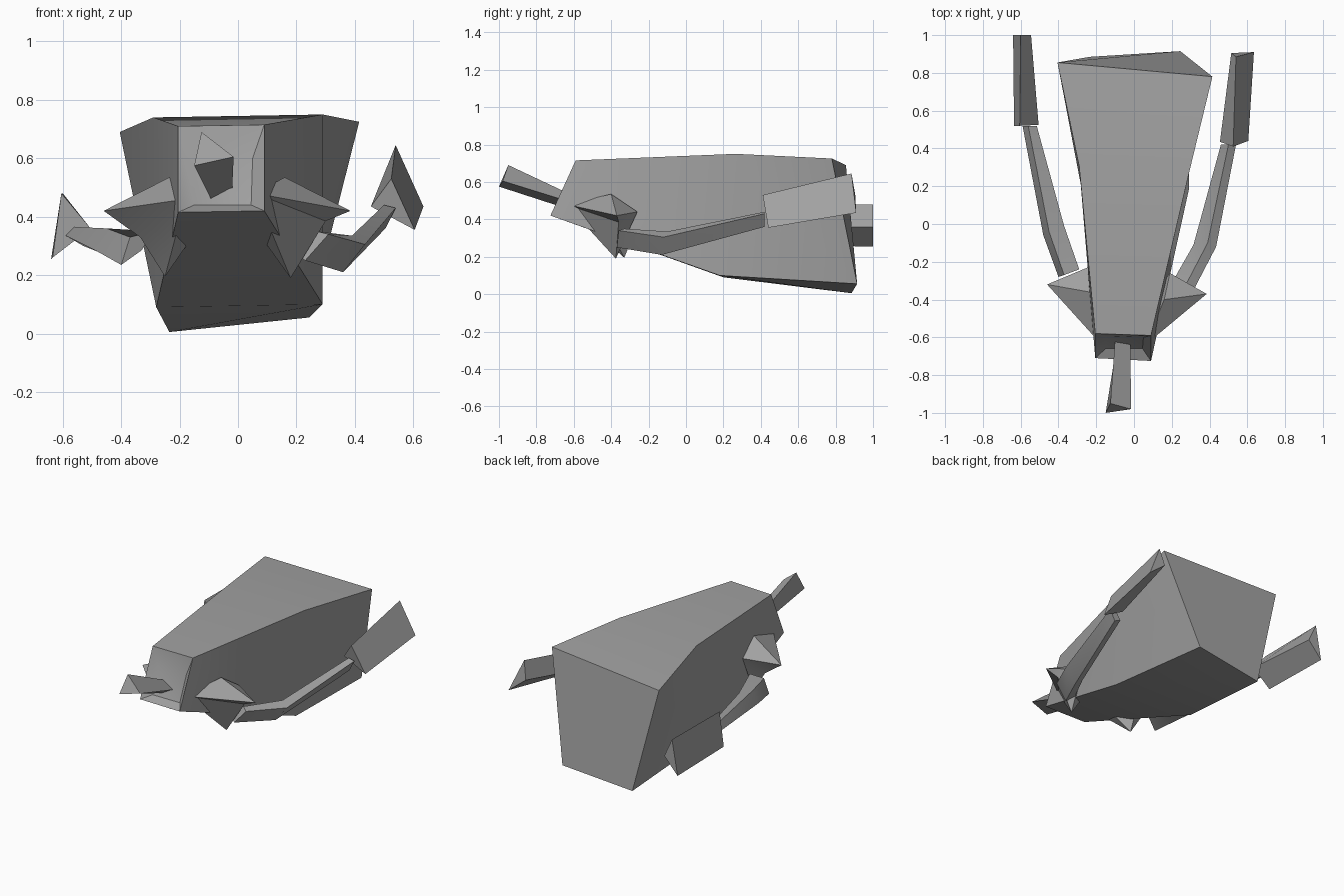
import bpy
import bmesh
import math

if "Cube" in bpy.data.objects:
    bpy.data.objects.remove(bpy.data.objects["Cube"])

grey = bpy.data.materials.new("stone_grey")
grey.diffuse_color = (0.36, 0.36, 0.36, 1)
grey.use_nodes = True
grey.node_tree.nodes["Principled BSDF"].inputs["Base Color"].default_value = grey.diffuse_color


def make(name, verts, faces, angle=30):
    """Mesh part from a few corner points, with outward normals."""
    me = bpy.data.meshes.new(name)
    me.from_pydata(verts, [], faces)
    bm = bmesh.new()
    bm.from_mesh(me)
    bmesh.ops.recalc_face_normals(bm, faces=bm.faces)
    bm.to_mesh(me)
    bm.free()
    me.materials.append(grey)
    ob = bpy.data.objects.new(name, me)
    bpy.context.collection.objects.link(ob)
    bpy.ops.object.select_all(action='DESELECT')
    ob.select_set(True)
    bpy.context.view_layer.objects.active = ob
    bpy.ops.object.shade_smooth_by_angle(angle=math.radians(angle))
    return ob


def loft(name, rings, angle=30):
    """Skin matching rings of corners and cap both ends."""
    n = len(rings[0])
    verts = [p for r in rings for p in r]
    faces = [tuple(range(n)), tuple(range(len(verts) - n, len(verts)))]
    for k in range(len(rings) - 1):
        for i in range(n):
            j = (i + 1) % n
            faces.append((k * n + i, k * n + j, k * n + n + j, k * n + n + i))
    return make(name, verts, faces, angle)


def fan(name, front, back, ring):
    """Star-shaped fin: ring of points joined to a front and a back apex."""
    n = len(ring)
    faces = []
    for i in range(n):
        j = (i + 1) % n
        faces += [(i, j, n), (j, i, n + 1)]
    return make(name, ring + [front, back], faces, 20)


# Body: recessed mouth floor, mouth rim, shoulder, rear (top L, top R, bottom R, bottom L)
loft("body", [
    [(-.15, -.60, .60), (.05, -.60, .60), (.045, -.66, .44), (-.15, -.66, .44)],
    [(-.205, -.58, .71), (.09, -.59, .715), (.09, -.725, .42), (-.205, -.71, .415)],
    [(-.29, .305, .74), (.29, .265, .75), (.29, .18, .10), (-.28, .20, .09)],
    [(-.405, .855, .69), (.415, .78, .725), (.245, .915, .055), (-.235, .885, .005)],
], 35)

# Beak: three-sided spike leaving the mouth
loft("beak", [
    [(-.10, -.61, .53), (-.02, -.61, .49), (-.09, -.63, .455)],
    [(-.125, -.95, .69), (-.015, -.98, .605), (-.15, -1, .575)],
])

# Shoulder fins
fan("right_fin", (.06, -.64, .48), (.19, -.26, .44), [
    (.16, -.40, .535), (.385, -.37, .42), (.30, -.36, .385),
    (.18, -.375, .19), (.08, -.40, .33)])
fan("left_fin", (-.18, -.63, .46), (-.245, -.23, .44), [
    (-.235, -.36, .535), (-.46, -.32, .42), (-.335, -.33, .33),
    (-.25, -.33, .195), (-.16, -.40, .325)])

# Arms: bent four-sided strips
loft("right_arm", [
    [(.23, -.37, .25), (.31, -.36, .34), (.27, -.33, .35), (.19, -.33, .28)],
    [(.36, -.13, .21), (.435, -.12, .305), (.39, -.10, .335), (.315, -.11, .25)],
    [(.505, .42, .36), (.54, .42, .43), (.50, .42, .44), (.46, .42, .38)],
])
loft("left_arm", [
    [(-.40, -.28, .235), (-.33, -.25, .285), (-.29, -.24, .35), (-.37, -.27, .33)],
    [(-.48, -.06, .28), (-.37, -.03, .285), (-.37, -.01, .33), (-.45, -.04, .36)],
    [(-.59, .52, .335), (-.53, .52, .30), (-.515, .52, .345), (-.56, .52, .365)],
])

# Hands: three-sided blades
loft("right_hand", [
    [(.525, .41, .53), (.605, .44, .355), (.455, .435, .435)],
    [(.54, .885, .645), (.635, .91, .435), (.515, .905, .53)],
])
loft("left_hand", [
    [(-.605, .52, .48), (-.635, .52, .26), (-.505, .525, .36)],
    [(-.60, 1, .48), (-.64, 1, .255), (-.545, 1, .36)],
])
